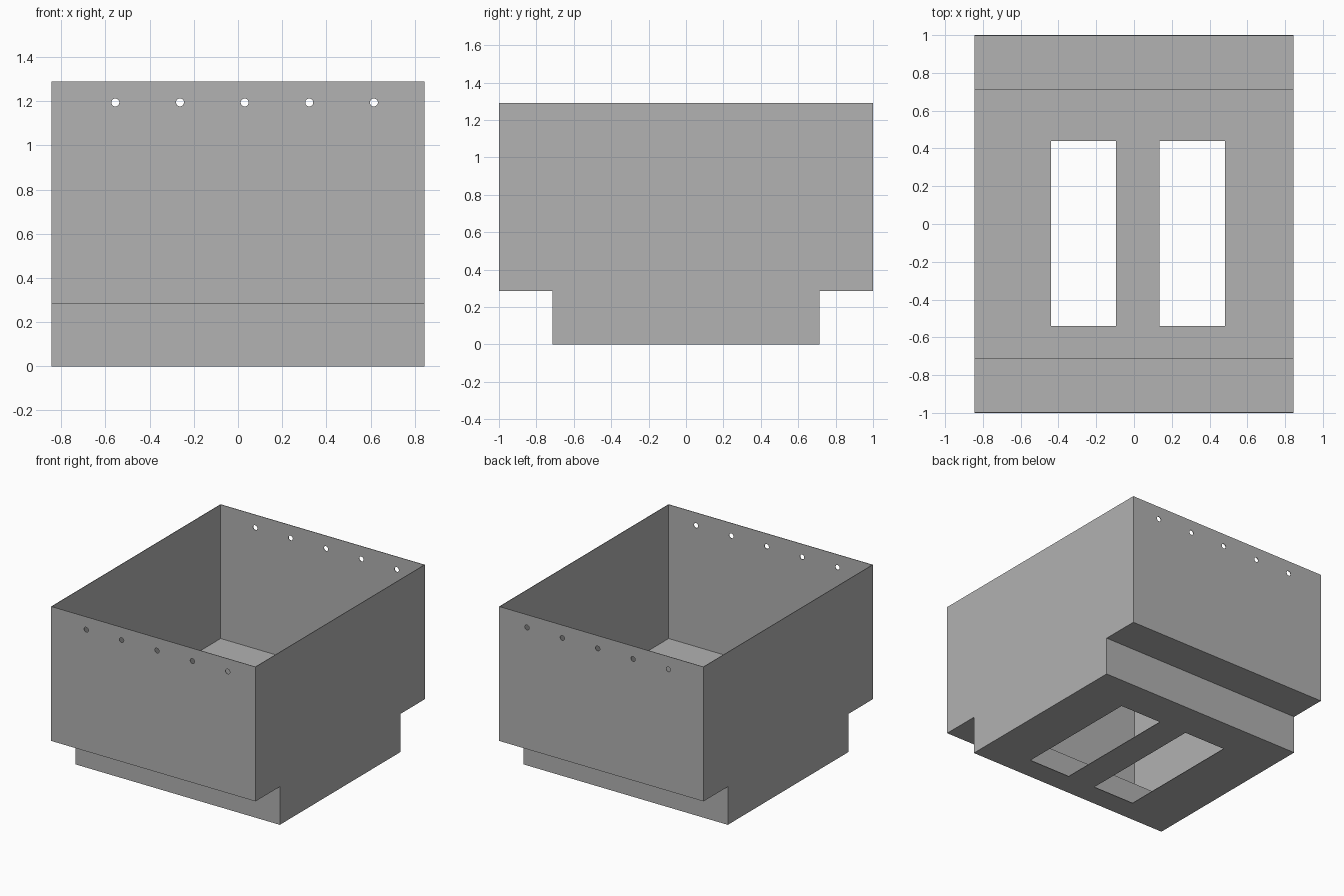
import bpy
import bmesh

cube = bpy.data.objects.get("Cube")
if cube:
    bpy.data.objects.remove(cube, do_unlink=True)

HALF_X = 0.845
HEIGHT = 1.29
STEP_Z = 0.285
SHEET = 0.004

grey = bpy.data.materials.new("sheet_grey")
grey.use_nodes = True
colour = (0.445, 0.445, 0.445, 1)
grey.diffuse_color = colour
grey.node_tree.nodes["Principled BSDF"].inputs["Base Color"].default_value = colour


def add_object(name, bm):
    mesh = bpy.data.meshes.new(name)
    bm.to_mesh(mesh)
    bm.free()
    obj = bpy.data.objects.new(name, mesh)
    bpy.context.collection.objects.link(obj)
    mesh.materials.append(grey)
    return obj


# Open tray: stepped profile swept across x, closed by two side walls
half = [(1, HEIGHT), (1, STEP_Z), (0.713, STEP_Z), (0.713, 0)]
profile = half + [(-y, z) for y, z in reversed(half)]
bm = bmesh.new()
left, right = [[bm.verts.new((x, y, z)) for y, z in profile] for x in (HALF_X, -HALF_X)]
bm.faces.new(left)
bm.faces.new(right)
for i in range(len(profile) - 1):
    bm.faces.new((left[i], left[i + 1], right[i + 1], right[i]))
# A temporary lid makes the outward direction certain
lid = bm.faces.new((left[0], left[-1], right[-1], right[0]))
bmesh.ops.recalc_face_normals(bm, faces=bm.faces)
bmesh.ops.delete(bm, geom=[lid], context="FACES_ONLY")
tray = add_object("stepped_tray", bm)

thickness = tray.modifiers.new("sheet_thickness", "SOLIDIFY")
thickness.thickness = SHEET
thickness.offset = -1
thickness.use_even_offset = True


def cut(cutter):
    cutter.hide_render = True
    cutter.hide_set(True)
    cutter.display_type = "WIRE"
    mod = tray.modifiers.new(cutter.name, "BOOLEAN")
    mod.operation = "DIFFERENCE"
    mod.solver = "EXACT"
    mod.object = cutter


# Two long floor openings
bm = bmesh.new()
for x in (-0.267, 0.308):
    made = bmesh.ops.create_cube(bm, size=1)["verts"]
    bmesh.ops.scale(bm, vec=(0.345, 0.98, 0.1), verts=made)
    bmesh.ops.translate(bm, vec=(x, -0.05, 0), verts=made)
cut(add_object("floor_opening_cutter", bm))

# Row of round holes through the front and back walls
bm = bmesh.new()
for i in range(5):
    made = bmesh.ops.create_cone(bm, cap_ends=True, segments=24,
                                 radius1=0.018, radius2=0.018, depth=2.4)["verts"]
    for v in made:
        x, y, z = v.co
        v.co = (x + 0.03 + 0.2925 * (i - 2), -z, y + 1.194)
cut(add_object("wall_hole_cutter", bm))
